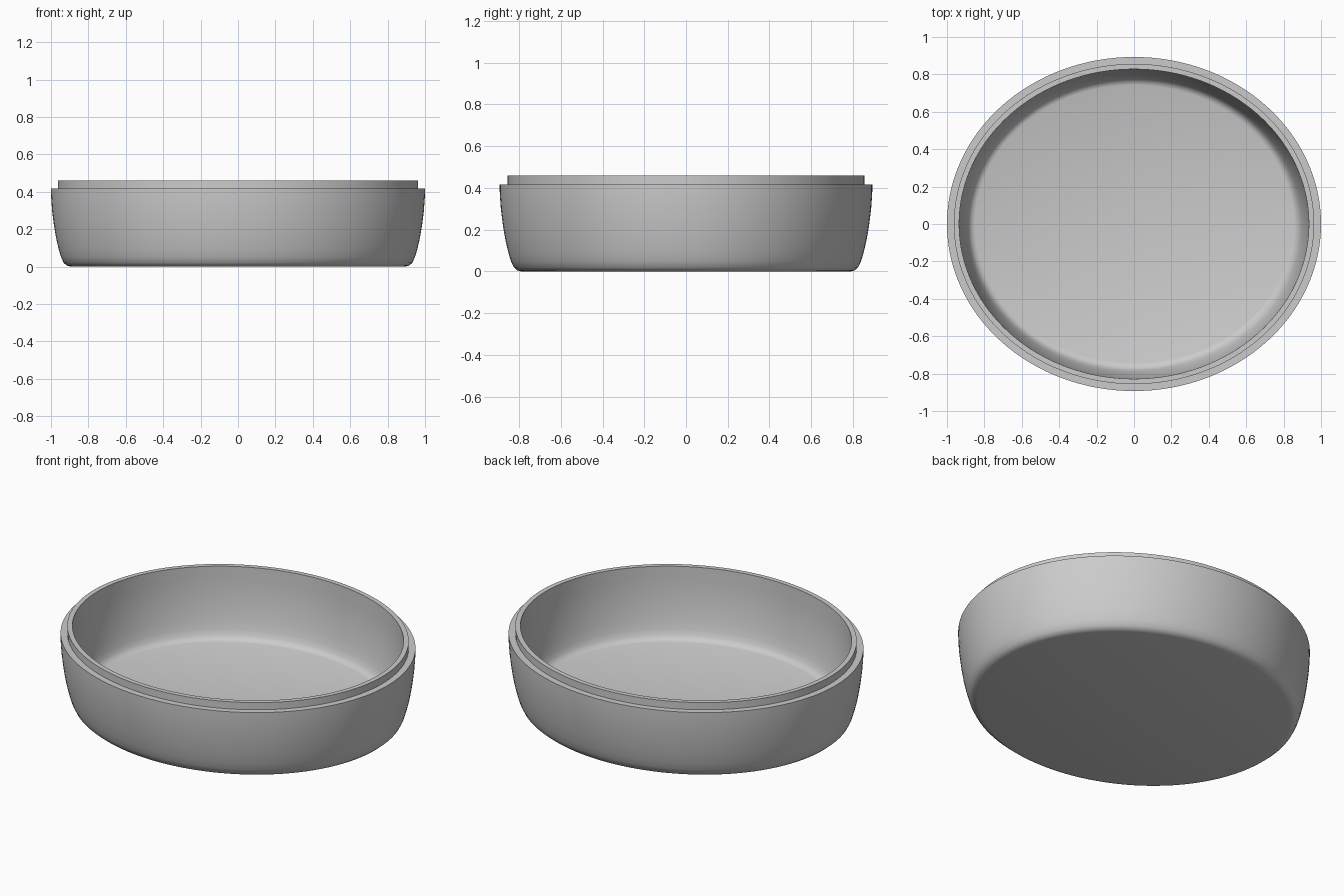
import bpy, bmesh, math

RX, RY, SEGMENTS = 1.0, 0.893, 128

# Remove the default object
cube = bpy.data.objects.get("Cube")
if cube:
    bpy.data.objects.remove(cube, do_unlink=True)

# Single grey plastic material
grey = bpy.data.materials.new("plain grey")
grey.use_nodes = True
colour = (0.6, 0.6, 0.6, 1)
grey.diffuse_color = colour
grey.node_tree.nodes["Principled BSDF"].inputs["Base Color"].default_value = colour

# Wall section as (inset from the outer ellipse, height)
outer_wall = [(0.105, 0), (0.085, 0.005), (0.068, 0.02), (0.054, 0.05), (0.042, 0.09),
              (0.028, 0.15), (0.016, 0.22), (0.006, 0.30), (0.001, 0.37), (0, 0.417)]
lip = [(0.037, 0.417), (0.037, 0.46), (0.065, 0.46)]
inner_wall = [(0.066, 0.38), (0.07, 0.30), (0.08, 0.22), (0.092, 0.15), (0.104, 0.10),
              (0.115, 0.07), (0.13, 0.05), (0.15, 0.043)]


def ring(bm, inset, z):
    """Elliptical loop of vertices, inset evenly from the outer edge."""
    step = math.tau / SEGMENTS
    return [bm.verts.new(((RX - inset) * math.cos(i * step),
                          (RY - inset) * math.sin(i * step), z))
            for i in range(SEGMENTS)]


# Oval dish base: bridge the section rings, then cap the underside and floor
bm = bmesh.new()
rings = [ring(bm, inset, z) for inset, z in outer_wall + lip + inner_wall]
for low, high in zip(rings, rings[1:]):
    for i in range(SEGMENTS):
        j = (i + 1) % SEGMENTS
        bm.faces.new((low[i], low[j], high[j], high[i]))
bm.faces.new(rings[0][::-1])
bm.faces.new(rings[-1])
bmesh.ops.recalc_face_normals(bm, faces=bm.faces)
mesh = bpy.data.meshes.new("oval_dish")
bm.to_mesh(mesh)
bm.free()
mesh.materials.append(grey)
dish = bpy.data.objects.new("oval_dish", mesh)
bpy.context.collection.objects.link(dish)

# Smooth walls with crisp lip edges
bpy.ops.object.select_all(action="DESELECT")
dish.select_set(True)
bpy.context.view_layer.objects.active = dish
bpy.ops.object.shade_smooth_by_angle(angle=math.radians(40))
